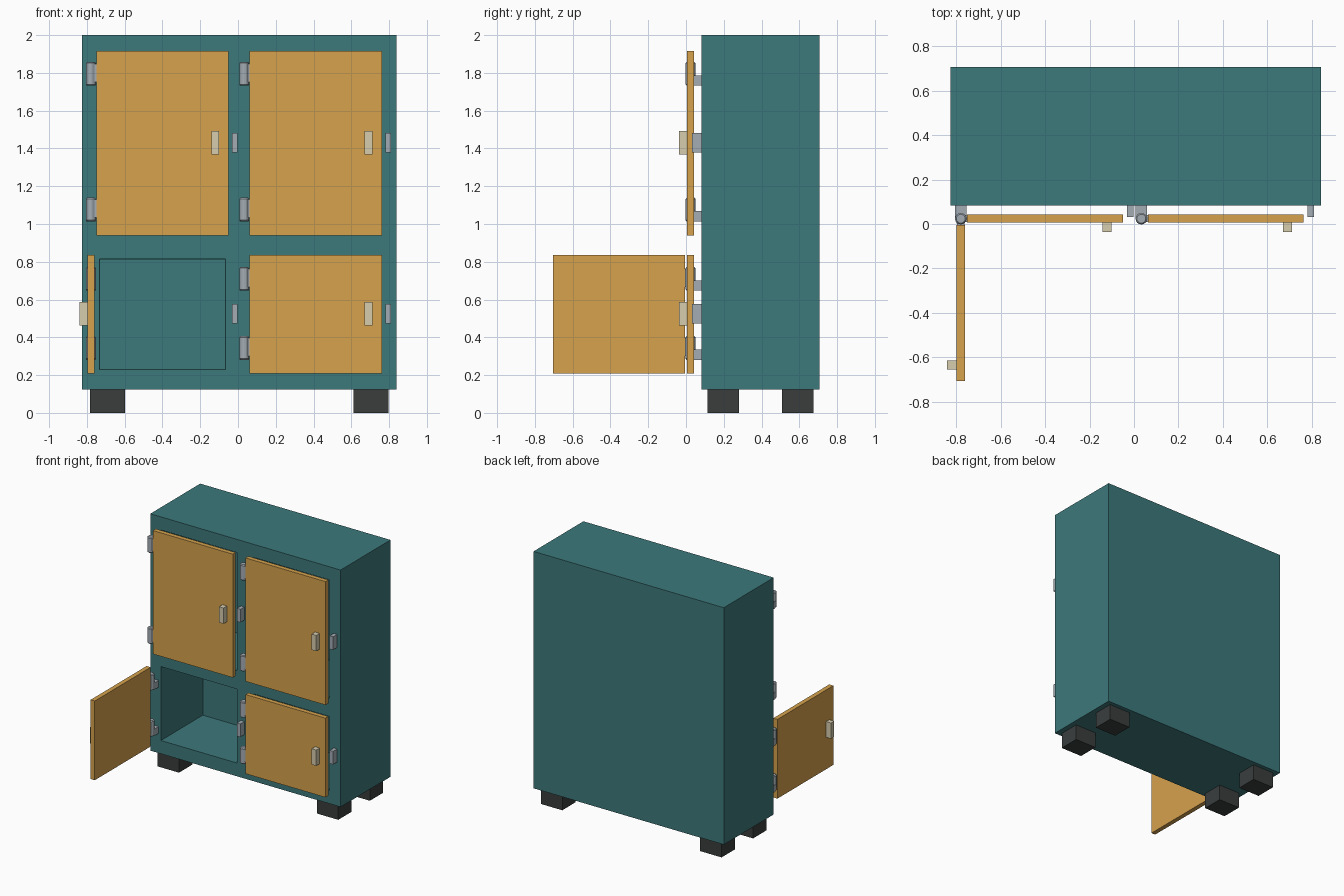
import bpy, bmesh, math
from mathutils import Matrix, Vector

if "Cube" in bpy.data.objects:
    bpy.data.objects.remove(bpy.data.objects["Cube"])


def material(name, rgb):
    m = bpy.data.materials.new(name)
    m.diffuse_color = (*rgb, 1)
    m.use_nodes = True
    m.node_tree.nodes["Principled BSDF"].inputs["Base Color"].default_value = m.diffuse_color
    return m


TEAL = material("teal_paint", (0.046, 0.190, 0.198))
WOOD = material("door_ochre", (0.67, 0.36, 0.075))
BEIGE = material("handle_beige", (0.68, 0.61, 0.42))
STEEL = material("hinge_steel", (0.37, 0.42, 0.46))
DARK = material("foot_dark", (0.043, 0.048, 0.048))


def finish(name, bm, mat, matrix=Matrix()):
    me = bpy.data.meshes.new(name)
    bm.to_mesh(me)
    bm.free()
    me.transform(matrix)
    me.materials.append(mat)
    ob = bpy.data.objects.new(name, me)
    bpy.context.collection.objects.link(ob)
    return ob


def add_box(bm, x, y, z):
    lo, hi = Vector((x[0], y[0], z[0])), Vector((x[1], y[1], z[1]))
    m = Matrix.Translation((lo + hi) / 2) @ Matrix.Diagonal((*(hi - lo), 1))
    bmesh.ops.create_cube(bm, size=1, matrix=m)


def box(name, x, y, z, mat, matrix=Matrix()):
    bm = bmesh.new()
    add_box(bm, x, y, z)
    return finish(name, bm, mat, matrix)


def add_barrel(bm, r, z0, z1):
    bmesh.ops.create_cone(bm, cap_ends=True, segments=16, radius1=r, radius2=r,
                          depth=z1 - z0, matrix=Matrix.Translation((0, 0, (z0 + z1) / 2)))
    rims = [e for e in bm.edges if abs(e.verts[0].co.z - e.verts[1].co.z) < 1e-6]
    bmesh.ops.bevel(bm, geom=rims, offset=0.006, segments=1, affect='EDGES')


FRONT, BACK = 0.083, 0.707
PIVOT_Y = 0.024
COLUMNS = [("left", -0.779), ("right", 0.033)]
ROWS = [  # name, door z range, hinge bottoms, handle centre
    ("lower", (0.209, 0.836), (0.281, 0.647), 0.524),
    ("upper", (0.940, 1.917), (1.014, 1.733), 1.431),
]
DOOR_X = (0.029, 0.729)      # door extent measured from its hinge pivot
INSET = 0.017                # opening is this much smaller than the door

# Cabinet shell with four recessed compartments
openings_x = [(p + DOOR_X[0] + INSET, p + DOOR_X[1] - INSET) for _, p in COLUMNS]
openings_z = [(z[0] + INSET + 0.004, z[1] - INSET - 0.004) for _, z, _, _ in ROWS]
bm = bmesh.new()
add_box(bm, (-0.826, 0.840), (FRONT, BACK), (0.125, 2.0))
for axis, ranges in ((Vector((1, 0, 0)), openings_x), (Vector((0, 0, 1)), openings_z)):
    for v in (v for r in ranges for v in r):
        bmesh.ops.bisect_plane(bm, geom=bm.verts[:] + bm.edges[:] + bm.faces[:],
                               plane_co=axis * v, plane_no=axis)


def is_opening(f):
    c = f.calc_center_median()
    return (abs(c.y - FRONT) < 1e-4 and any(a < c.x < b for a, b in openings_x)
            and any(a < c.z < b for a, b in openings_z))


# Each recess has a narrow rim step, then the deep compartment
for f in [f for f in bm.faces if is_opening(f)]:
    for step, depth in ((0, 0.025), (0.004, 0.495)):
        bmesh.ops.inset_region(bm, faces=[f], thickness=step)
        bmesh.ops.translate(bm, verts=f.verts[:], vec=(0, depth, 0))
bmesh.ops.dissolve_limit(bm, angle_limit=0.01, verts=bm.verts[:], edges=bm.edges[:])
bmesh.ops.recalc_face_normals(bm, faces=bm.faces[:])
finish("cabinet_body", bm, TEAL)

# Feet
for sx, x in (("left", (-0.784, -0.597)), ("right", (0.611, 0.798))):
    for sy, y in (("front", (0.114, 0.281)), ("back", (0.509, 0.675))):
        box(f"{sy}_{sx}_foot", x, y, (0, 0.125), DARK)

for col, px in COLUMNS:
    for row, dz, hinges, hz in ROWS:
        tag = f"{row}_{col}"
        # The lower left door stands open at a right angle
        swing = -math.pi / 2 if tag == "lower_left" else 0
        pivot = Matrix.Translation((px, PIVOT_Y, 0))
        turned = pivot @ Matrix.Rotation(swing, 4, 'Z')

        # Door panel and handle, placed relative to the pivot
        box(f"{tag}_door", DOOR_X, (-0.018, 0.018), dz, WOOD, turned)
        box(f"{tag}_handle", (0.638, 0.678), (-0.061, -0.018),
            (hz - 0.0625, hz + 0.0625), BEIGE, turned)

        # Catch block fixed to the cabinet frame
        box(f"{tag}_catch", (0.747, 0.777), (0.008, FRONT - PIVOT_Y),
            (hz - 0.052, hz + 0.052), STEEL, pivot)

        for i, z in enumerate(hinges):
            # Hinge barrel, mounting block to the frame, leaf to the door
            bm = bmesh.new()
            add_barrel(bm, 0.026, z, z + 0.125)
            finish(f"{tag}_hinge_barrel_{i + 1}", bm, STEEL, pivot)
            box(f"{tag}_hinge_block_{i + 1}", (-0.026, 0.026), (0.006, FRONT - PIVOT_Y),
                (z, z + 0.054), STEEL, pivot)
            box(f"{tag}_hinge_leaf_{i + 1}", (0, 0.031), (-0.016, 0.016),
                (z + 0.02, z + 0.115), STEEL, turned)
